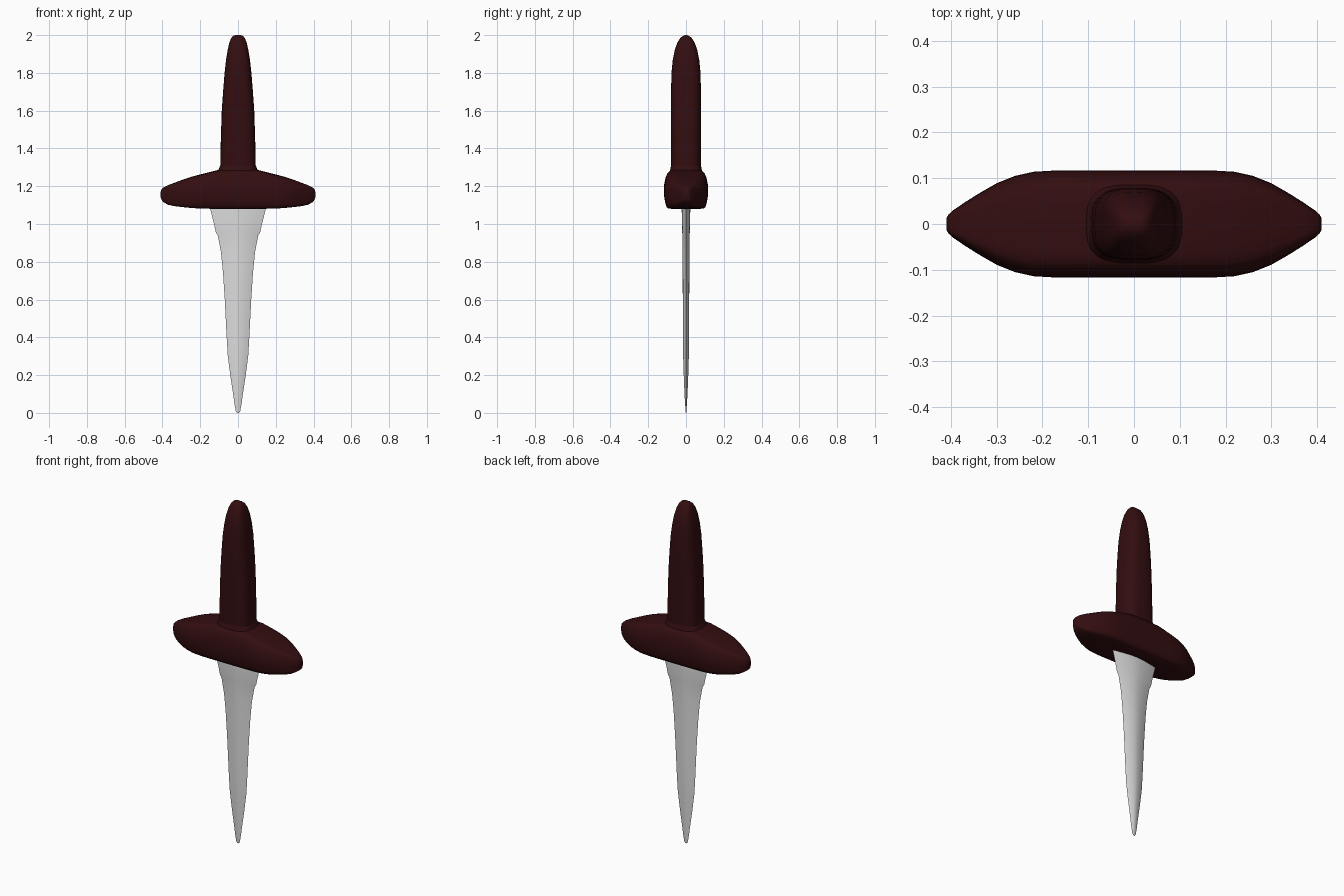
import bpy, bmesh, math

if "Cube" in bpy.data.objects:
    bpy.data.objects.remove(bpy.data.objects["Cube"])


def material(name, rgb):
    m = bpy.data.materials.new(name)
    m.diffuse_color = (*rgb, 1)
    m.use_nodes = True
    m.node_tree.nodes["Principled BSDF"].inputs["Base Color"].default_value = m.diffuse_color
    return m


def loft(name, rings, mat, angle=40):
    """Skin a list of equal-length closed rings and cap both ends."""
    bm = bmesh.new()
    loops = [[bm.verts.new(p) for p in ring] for ring in rings]
    n = len(loops[0])
    for a, b in zip(loops, loops[1:]):
        for i in range(n):
            j = (i + 1) % n
            bm.faces.new((a[i], a[j], b[j], b[i]))
    bm.faces.new(loops[0])
    bm.faces.new(loops[-1])
    bmesh.ops.recalc_face_normals(bm, faces=bm.faces)
    me = bpy.data.meshes.new(name)
    bm.to_mesh(me)
    bm.free()
    me.materials.append(mat)
    ob = bpy.data.objects.new(name, me)
    bpy.context.collection.objects.link(ob)
    bpy.ops.object.select_all(action='DESELECT')
    ob.select_set(True)
    bpy.context.view_layer.objects.active = ob
    bpy.ops.object.shade_smooth_by_angle(angle=math.radians(angle))
    return ob


def rounded(n, power):
    """Unit superellipse points."""
    pts = []
    for i in range(n):
        t = 2 * math.pi * i / n
        c, s = math.cos(t), math.sin(t)
        pts.append((math.copysign(abs(c) ** (2 / power), c),
                    math.copysign(abs(s) ** (2 / power), s)))
    return pts


maroon = material("dark_maroon", (0.033, 0.0042, 0.005))
steel = material("pale_steel", (0.72, 0.72, 0.72))

# Handle: rounded-square section tapering to a dome (z, half x, half y)
grip = [(1.20, .097, .079), (1.30, .094, .079), (1.45, .091, .079), (1.6, .086, .079),
        (1.7, .079, .079), (1.8, .071, .077), (1.87, .063, .070), (1.92, .055, .060),
        (1.96, .046, .046), (1.985, .036, .030), (1.995, .027, .018), (2.0, .015, .007)]
section = rounded(40, 3)
loft("handle", [[(hx * u, hy * v, z) for u, v in section] for z, hx, hy in grip], maroon, 60)

# Collar where the handle flares into the guard
collar = [(1.24, .125, .095), (1.275, .112, .088), (1.29, .102, .083), (1.31, .094, .079)]
loft("handle_collar", [[(hx * u, hy * v, z) for u, v in section] for z, hx, hy in collar],
     maroon, 60)

# Guard: boat-shaped bar (x, half y, bottom z, top z), mirrored in x
half = [(0, .117, 1.08, 1.29), (.1, .117, 1.08, 1.287), (.17, .117, 1.081, 1.27),
        (.22, .114, 1.083, 1.257), (.26, .105, 1.086, 1.246), (.30, .089, 1.09, 1.232),
        (.34, .066, 1.095, 1.217), (.37, .047, 1.102, 1.206), (.395, .030, 1.115, 1.193),
        (.405, .021, 1.128, 1.183), (.409, .014, 1.140, 1.172)]
bar = [(-h[0], *h[1:]) for h in reversed(half[1:])] + half
# side outline of one half: (fraction of half y, fraction of height)
side = [(.40, 0), (.78, .005), (.87, .04), (.93, .14), (.98, .30), (1, .45),
        (.985, .62), (.93, .78), (.84, .90), (.72, .97), (.55, .99), (.25, 1)]
outline = side + [(-a, b) for a, b in reversed(side)]
loft("guard", [[(x, hy * a, lo + (hi - lo) * b) for a, b in outline]
               for x, hy, lo, hi in bar], maroon, 60)

# Blade: thin lens section (z, half x, half y)
blade = [(0, .006, .001), (.01, .012, .002), (.05, .019, .005), (.1, .026, .008),
         (.2, .041, .012), (.3, .054, .015), (.4, .060, .016), (.6, .070, .017),
         (.75, .080, .018), (.85, .090, .018), (.94, .107, .019), (.955, .117, .020),
         (1.0, .127, .021), (1.08, .147, .023), (1.14, .15, .023)]
top = [(-1 + k / 6, 1 - abs(-1 + k / 6) ** 1.7) for k in range(13)]
lens = top + [(-u, -v) for u, v in top[1:-1]]
loft("blade", [[(hx * u, hy * v, z) for u, v in lens] for z, hx, hy in blade], steel, 35)
